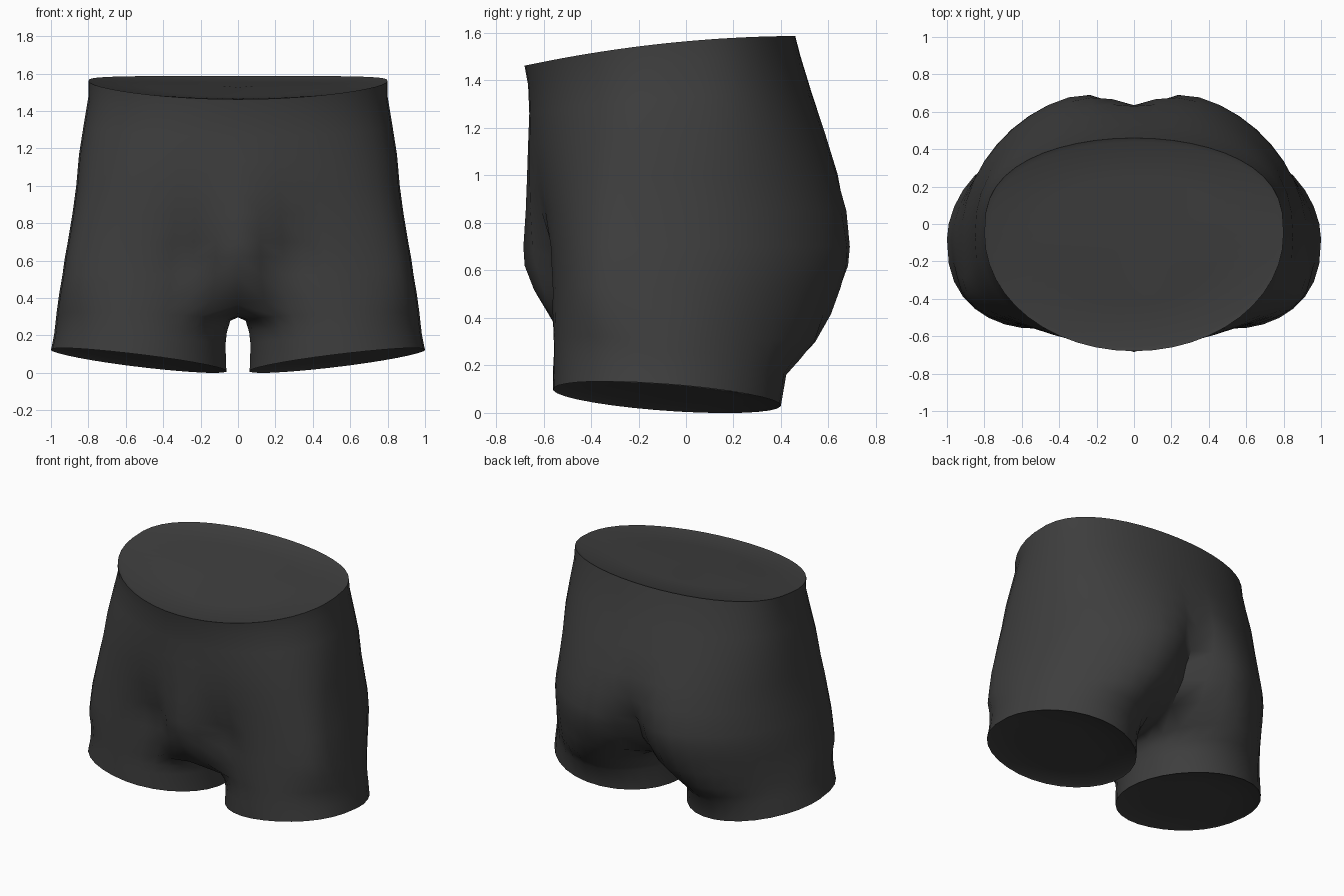
import bpy, bmesh, math
from mathutils import Vector

if "Cube" in bpy.data.objects:
    bpy.data.objects.remove(bpy.data.objects["Cube"])

N = 24      # segments around the outer half, front centre to back centre
INNER = 6   # extra points along the inner thigh

fabric = bpy.data.materials.new("charcoal fabric")
fabric.diffuse_color = (0.048, 0.048, 0.048, 1)
fabric.use_nodes = True
fabric.node_tree.nodes["Principled BSDF"].inputs["Base Color"].default_value = fabric.diffuse_color

# Torso rings: z, half width, centre y, front y, front roundness, pouch depth,
# crease depth, back y, back roundness, cleft depth, waist tilt
TORSO = [
    (1.565, .80, -.05, -.680, .98, 0, 0, .460, .75, 0, 1),
    (1.48, .80, -.05, -.665, .95, 0, 0, .482, .75, 0, 1),
    (1.33, .825, -.06, -.660, .86, 0, 0, .53, .76, 0, .7),
    (1.17, .85, -.07, -.655, .76, .01, 0, .595, .80, .01, .4),
    (1.00, .865, -.08, -.640, .65, .03, 0, .66, .87, .03, .2),
    (.85, .885, -.09, -.620, .55, .055, .01, .715, .92, .08, 0),
    (.70, .91, -.10, -.605, .49, .08, .05, .745, .93, .17, 0),
    (.62, .925, -.105, -.60, .47, .08, .08, .745, .95, .22, 0),
    (.53, .94, -.11, -.60, .46, .065, .10, .735, .98, .28, 0),
    (.42, .96, -.11, -.60, .45, .005, .09, .70, 1.06, .34, 0),
]
# Leg rings: z, inner x, outer x, front y, back y, seat bulge, hem tilt
LEGS = [
    (.30, .04, .975, -.56, .41, .16, .2),
    (.24, .055, .98, -.56, .405, .09, .35),
    (.18, .065, .985, -.56, .405, .02, .5),
    (.065, .06, 1.0, -.56, .40, 0, 1),
]


def torso_ring(z, w, cy, front, pf, pouch, crease, back, pb, cleft, tilt):
    pts = []
    for i in range(N + 1):
        a = math.pi * i / N
        x, c = w * math.sin(a), math.cos(a)
        if i in (0, N):
            x = 0
        if abs(c) < 1e-6:
            y = cy
        elif c > 0:
            y = cy + (front - cy) * c ** pf
            y -= pouch * math.exp(-(x / .18) ** 2.5)
            y += crease * math.exp(-((x - .25) / .11) ** 2)
        else:
            y = cy + (back - cy) * (-c) ** pb - cleft * math.exp(-(x / .155) ** 1.4)
        pts.append(Vector((x, y, z + tilt * .09 * (y - y * y))))
    return pts


def leg_ring(z, xi, xo, front, back, bulge, tilt):
    cx, rx, cy = (xi + xo) / 2, (xo - xi) / 2, -.08
    angles = [-140 + 280 * i / N for i in range(N + 1)]
    angles += [140 + 80 * j / (INNER + 1) for j in range(1, INNER + 1)]
    pts = []
    for deg in angles:
        a = math.radians(deg)
        s = math.sin(a)
        x = cx + rx * math.cos(a)
        outer = math.cos(a) > 0
        if s > 0:
            y = cy + s ** (1.1 if outer else 1) * (back - cy)
            y += bulge * math.exp(-((deg - 105) / 36) ** 2)
        else:
            y = cy - (-s) ** (.8 if outer else 1) * (cy - front)
        pts.append(Vector((x, y, z + tilt * (.12 * (x - .53) - .07 * (y + .08)))))
    return pts


bm = bmesh.new()


def add(pts):
    return [bm.verts.new(p) for p in pts]


def bridge(upper, lower, closed):
    n = len(upper)
    for i in range(n if closed else n - 1):
        j = (i + 1) % n
        bm.faces.new((upper[i], lower[i], lower[j], upper[j]))


def cap(ring, centre, depth, closed):
    # shallow dished end surface: narrow rim, then a gentle bowl
    c = Vector(centre)
    prev = ring
    for t, d in ((.04, .45), (.4, .85)):
        cur = add([v.co.lerp(c, t) + Vector((0, 0, depth * d)) for v in ring])
        bridge(prev, cur, closed)
        prev = cur
    hub = bm.verts.new(c + Vector((0, 0, depth)))
    n = len(prev)
    for i in range(n if closed else n - 1):
        bm.faces.new((prev[i], hub, prev[(i + 1) % n]))


# Hips and seat
rings = [add(torso_ring(*t)) for t in TORSO]
for a, b in zip(rings, rings[1:]):
    bridge(a, b, False)
cap(rings[0], (0, -.08, 1.55), -.022, False)

# Crotch line joins front to back, then the leg continues from the split ring
split = rings[-1]
for i, v in enumerate(split):
    v.co.z -= (.06 if i < N / 2 else .04) * math.exp(-(v.co.x / .2) ** 2)
crotch = []
for j in range(1, INNER + 1):
    t = j / (INNER + 1)
    y = split[-1].co.y * (1 - t) + split[0].co.y * t
    crotch.append((0, y, .30 + .07 * abs(2 * t - 1) ** 3))
loop = split + add(crotch)
for leg in LEGS:
    ring = add(leg_ring(*leg))
    bridge(loop, ring, True)
    loop = ring
cap(loop, (.53, -.08, .065), .02, True)

mesh = bpy.data.meshes.new("boxer_shorts")
bm.to_mesh(mesh)
bm.free()
mesh.materials.append(fabric)
shorts = bpy.data.objects.new("boxer_shorts", mesh)
bpy.context.collection.objects.link(shorts)

# Mirror to the other side
mirror = shorts.modifiers.new("mirror", 'MIRROR')
mirror.use_clip = True
bpy.context.view_layer.objects.active = shorts
shorts.select_set(True)
bpy.ops.object.modifier_apply(modifier="mirror")

# Relax the cloth around the crotch and under the seat
bm = bmesh.new()
bm.from_mesh(mesh)
bmesh.ops.recalc_face_normals(bm, faces=bm.faces)
soft = [v for v in bm.verts if .2 < v.co.z < .6]
for _ in range(2):
    bmesh.ops.smooth_vert(bm, verts=soft, factor=.35,
                          use_axis_x=True, use_axis_y=True, use_axis_z=True)
bm.to_mesh(mesh)
bm.free()
bpy.ops.object.shade_smooth_by_angle(angle=math.radians(62))
